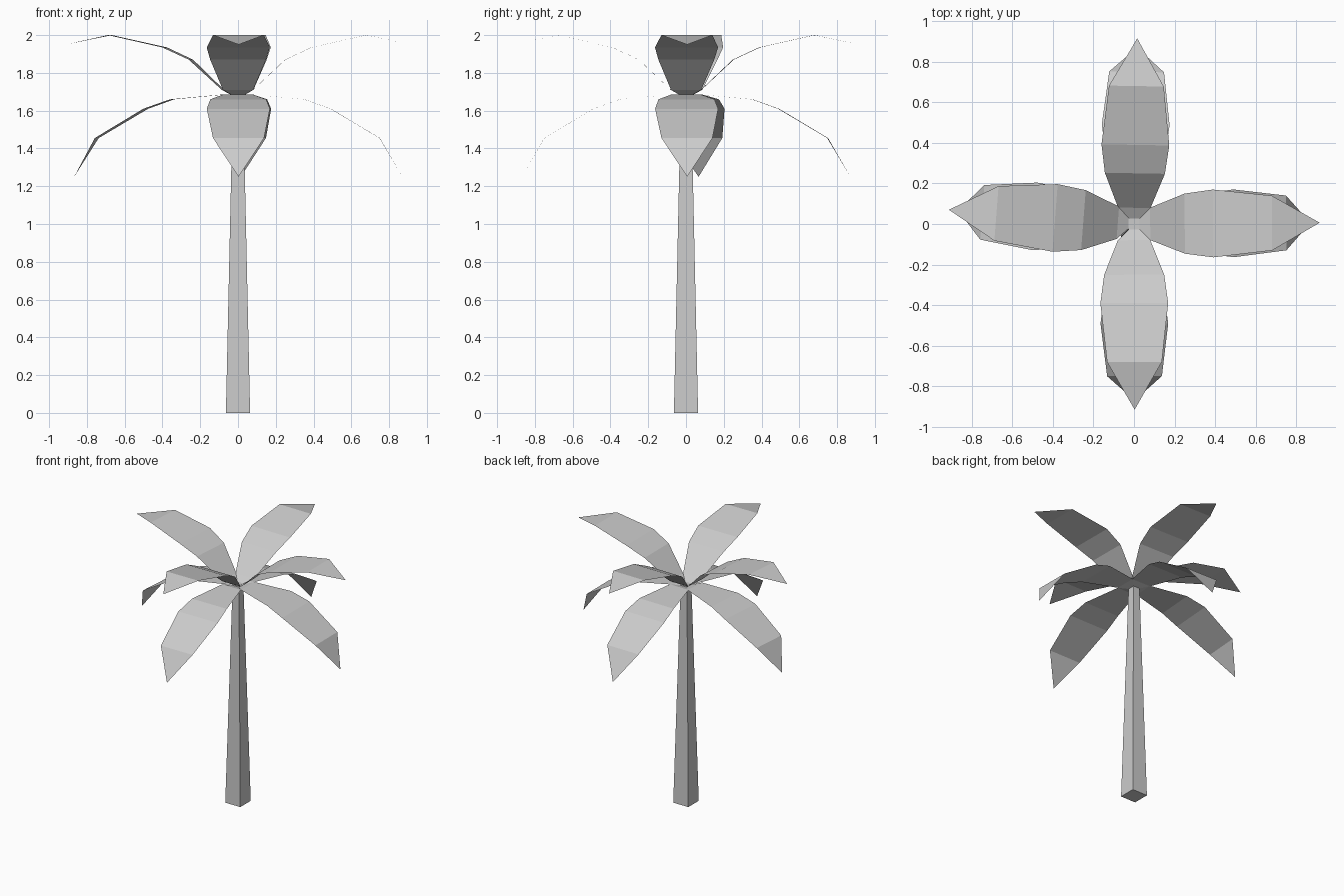
import bpy, bmesh, math
from mathutils import Matrix

if "Cube" in bpy.data.objects:
    bpy.data.objects.remove(bpy.data.objects["Cube"])


def finish(bm, name):
    mesh = bpy.data.meshes.new(name)
    bm.to_mesh(mesh)
    bm.free()
    obj = bpy.data.objects.new(name, mesh)
    bpy.context.collection.objects.link(obj)
    return obj


# Square tapered trunk
H = 1.68
bm = bmesh.new()
bmesh.ops.create_cone(bm, cap_ends=True, segments=4, radius1=0.064 * math.sqrt(2),
                      radius2=0.027 * math.sqrt(2), depth=H,
                      matrix=Matrix.Translation((0, 0, H / 2)) @ Matrix.Rotation(math.pi / 4, 4, 'Z'))
finish(bm, "trunk")

# Frond sections: distance from trunk, height, half width (0 = pointed tip)
UPPER = [(0.02, 1.675, 0.02), (0.08, 1.71, 0.08), (0.25, 1.87, 0.148),
         (0.39, 1.935, 0.167), (0.68, 2.0, 0.135), (0.915, 1.95, 0)]
LOWER = [(0.02, 1.67, 0.02), (0.08, 1.685, 0.08), (0.35, 1.66, 0.148),
         (0.49, 1.61, 0.167), (0.75, 1.455, 0.135), (0.87, 1.25, 0)]


def frond(name, sections, angle):
    bm = bmesh.new()
    rows = []
    for r, z, w in sections:
        sides = (-w, w) if w else (0,)
        rows.append([bm.verts.new((r, s, z)) for s in sides])
    for a, b in zip(rows, rows[1:]):
        bm.faces.new([a[0]] + b + [a[1]])
    bmesh.ops.rotate(bm, verts=bm.verts, matrix=Matrix.Rotation(math.radians(angle), 3, 'Z'))
    return finish(bm, name)


# Two tiers of four drooping fronds, slightly off the axes
for side, angle in (("right", 0.4), ("back", 89), ("left", 175.6), ("front", 270.2)):
    frond("upper_frond_" + side, UPPER, angle)
    frond("lower_frond_" + side, LOWER, angle)
